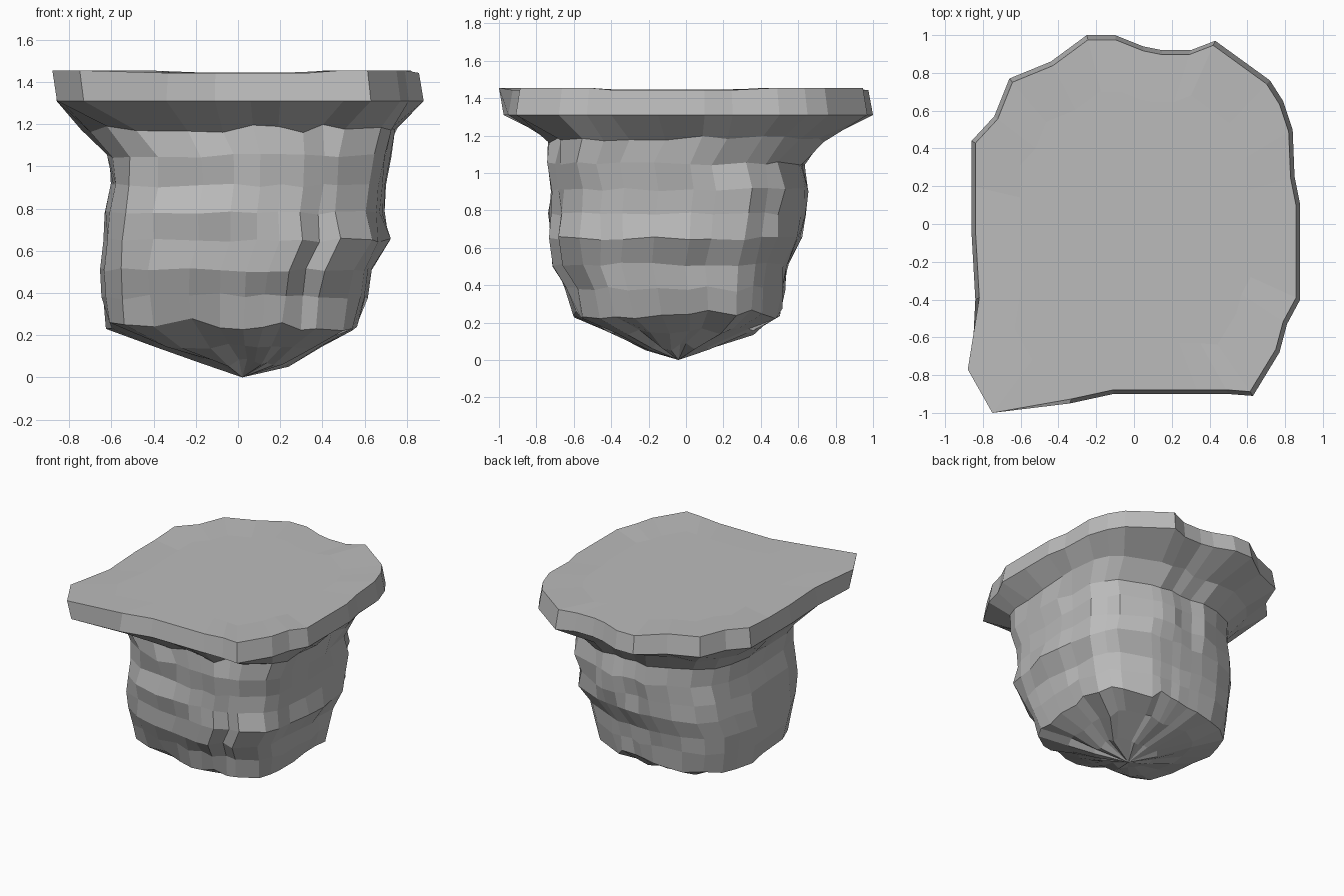
import bpy
import bmesh
import math
import random

random.seed(4)
if "Cube" in bpy.data.objects:
    bpy.data.objects.remove(bpy.data.objects["Cube"], do_unlink=True)


def make_material(name, value):
    material = bpy.data.materials.new(name)
    material.use_nodes = True
    colour = (value, value, value, 1)
    material.diffuse_color = colour
    material.node_tree.nodes["Principled BSDF"].inputs["Base Color"].default_value = colour
    return material


stone = make_material("grey stone", 0.5)

# Overhanging rim of the slab, counter-clockwise from the left side
RIM = [(.88, .1), (.85, .25), (.84, .5), (.79, .65), (.72, .76), (.43, .97),
       (.3, .92), (.15, .92), (.05, .94), (-.1, 1), (-.25, 1), (-.44, .86),
       (-.66, .77), (-.74, .57), (-.86, .44), (-.86, .2), (-.86, -.05),
       (-.84, -.4), (-.88, -.77), (-.75, -1), (-.34, -.95), (-.11, -.9),
       (.06, -.9), (.2, -.9), (.34, -.9), (.5, -.9), (.63, -.91),
       (.77, -.68), (.81, -.53), (.88, -.4), (.88, -.15)]

# Rock levels: height, x range, y range, roughness of the height
LEVELS = [(1.18, -.72, .76, -.71, .73, .02),
          (1.05, -.60, .72, -.73, .62, .01),
          (.91, -.59, .71, -.71, .64, .01),
          (.78, -.61, .70, -.72, .62, .01),
          (.65, -.62, .71, -.71, .60, .01),
          (.51, -.64, .63, -.69, .54, .01),
          (.38, -.63, .61, -.63, .52, .02),
          (.25, -.60, .57, -.58, .50, .03),
          (.15, -.39, .40, -.40, .35, .02),
          (.07, -.18, .24, -.22, .12, .02)]


def rounded_square_point(angle, x_min, x_max, y_min, y_max, power=3.4):
    """Point on a soft-cornered square outline at the given angle."""
    c, s = math.cos(angle), math.sin(angle)
    radius = (abs(c) ** power + abs(s) ** power) ** (-1 / power)
    centre_x, centre_y = (x_min + x_max) / 2, (y_min + y_max) / 2
    half_x, half_y = (x_max - x_min) / 2, (y_max - y_min) / 2
    return centre_x + half_x * radius * c, centre_y + half_y * radius * s


def bridge(bm, upper, lower):
    """Join two rings that have the same number of points."""
    count = len(upper)
    for i in range(count):
        j = (i + 1) % count
        bm.faces.new((upper[i], lower[i], lower[j], upper[j]))


bm = bmesh.new()

# Flat slab: the top edge is drawn in, except at the sharp front corner
top, rim = [], []
for x, y in RIM:
    sharp_corner = x < -.7 and y < -.7
    inset = 1 if sharp_corner else .975
    corner = abs(x) > .4 and abs(y) > .4
    top.append(bm.verts.new((x * inset, y * inset, 1.455 if corner else 1.443)))
    outset = .975 if sharp_corner else 1
    rim.append(bm.verts.new((x * outset, y * outset, 1.31)))
inner = [bm.verts.new((v.co.x * .72, v.co.y * .72, 1.445)) for v in top]
bm.faces.new(inner)
bridge(bm, inner, top)
bridge(bm, top, rim)

# Rugged rock body, flaring out to the rim and tapering to the underside
angles = [math.atan2(y, x) for x, y in RIM]
ribs = [random.uniform(-.025, .025) for _ in RIM]
previous = rim
for z, x_min, x_max, y_min, y_max, rough in LEVELS:
    ring = []
    for angle, rib in zip(angles, ribs):
        x, y = rounded_square_point(angle, x_min, x_max, y_min, y_max)
        grow = 1 + rib + random.uniform(-.025, .025)
        height = z + random.uniform(-rough, rough)
        ring.append(bm.verts.new((x * grow, y * grow, height)))
    bridge(bm, previous, ring)
    previous = ring

# Lowest point of the underside
tip = bm.verts.new((.02, -.04, 0))
for i, vert in enumerate(previous):
    bm.faces.new((vert, tip, previous[(i + 1) % len(previous)]))

bmesh.ops.recalc_face_normals(bm, faces=bm.faces)
mesh = bpy.data.meshes.new("floating_rock")
bm.to_mesh(mesh)
bm.free()
mesh.materials.append(stone)
rock = bpy.data.objects.new("floating_rock", mesh)
bpy.context.collection.objects.link(rock)
